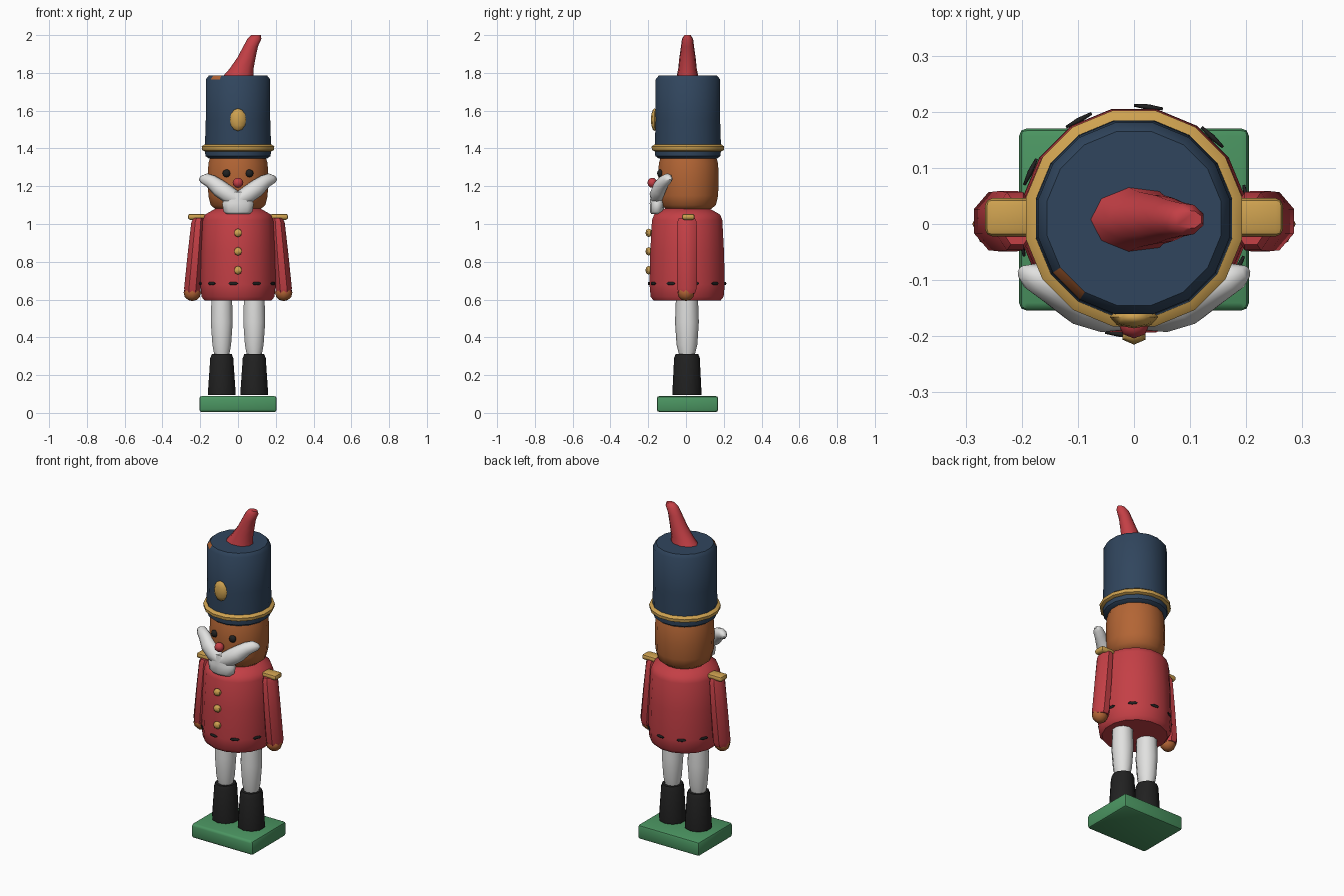
import bpy, bmesh, math
from mathutils import Vector, Matrix

cube = bpy.data.objects.get("Cube")
if cube:
    bpy.data.objects.remove(cube, do_unlink=True)


def material(name, rgb):
    m = bpy.data.materials.new(name)
    m.use_nodes = True
    m.diffuse_color = (*rgb, 1)
    m.node_tree.nodes["Principled BSDF"].inputs["Base Color"].default_value = (*rgb, 1)
    return m


RED = material("coat red", (0.55, 0.05, 0.06))
NAVY = material("hat navy", (0.03, 0.06, 0.11))
GREEN = material("base green", (0.07, 0.3, 0.12))
GOLD = material("gold trim", (0.62, 0.36, 0.08))
SKIN = material("wood skin", (0.45, 0.13, 0.035))
WHITE = material("white", (0.75, 0.75, 0.74))
BLACK = material("black", (0.015, 0.015, 0.015))


def finish(name, bm, mat, angle=45):
    bmesh.ops.recalc_face_normals(bm, faces=bm.faces)
    mesh = bpy.data.meshes.new(name)
    bm.to_mesh(mesh)
    bm.free()
    mesh.materials.append(mat)
    ob = bpy.data.objects.new(name, mesh)
    bpy.context.collection.objects.link(ob)
    bpy.ops.object.select_all(action='DESELECT')
    bpy.context.view_layer.objects.active = ob
    ob.select_set(True)
    bpy.ops.object.shade_smooth_by_angle(angle=math.radians(angle))
    return ob


def loft(name, rings, mat, segs=10, angle=45):
    """Closed stack of horizontal ellipses: (x, y, z, radius x, radius y)."""
    bm = bmesh.new()
    loops = []
    for x, y, z, rx, ry in rings:
        turns = [math.tau * (i + 0.5) / segs for i in range(segs)]
        loops.append([bm.verts.new((x + rx * math.cos(t), y + ry * math.sin(t), z)) for t in turns])
    for a, b in zip(loops, loops[1:]):
        for i in range(segs):
            j = (i + 1) % segs
            bm.faces.new((a[i], a[j], b[j], b[i]))
    bm.faces.new(loops[0][::-1])
    bm.faces.new(loops[-1])
    return finish(name, bm, mat, angle)


def lathe(name, profile, mat, y=0.01, segs=16):
    return loft(name, [(0, y, z, r, r) for r, z in profile], mat, segs)


def ball(name, center, radii, mat, tilt=0, segs=8, rings=6):
    bm = bmesh.new()
    place = (Matrix.Translation(center) @ Matrix.Rotation(tilt, 4, 'Y')
             @ Matrix.Diagonal((*radii, 1)))
    bmesh.ops.create_uvsphere(bm, u_segments=segs, v_segments=rings, radius=1, matrix=place)
    return finish(name, bm, mat, 60)


def box(name, center, size, mat, bevel):
    bm = bmesh.new()
    bmesh.ops.create_cube(bm, size=1, matrix=Matrix.Translation(center) @ Matrix.Diagonal((*size, 1)))
    bmesh.ops.bevel(bm, geom=bm.edges[:], offset=bevel, segments=2, affect='EDGES', profile=0.5)
    return finish(name, bm, mat)


# Stand
box("stand", (0, 0.008, 0.047), (0.41, 0.325, 0.085), GREEN, 0.014)

# Legs, arms and shoulders, one of each per side
for side, s in (("left", 1), ("right", -1)):
    x = 0.086 * s
    loft(f"{side}_boot", [(x, 0.005, 0.095, 0.076, 0.076), (x, 0.005, 0.11, 0.077, 0.077),
                          (x, 0.005, 0.29, 0.064, 0.068), (x, 0.005, 0.312, 0.055, 0.06)], BLACK)
    loft(f"{side}_trouser", [(x, 0.005, 0.3, 0.04, 0.04), (x, 0.005, 0.36, 0.052, 0.055),
                             (x, 0.005, 0.48, 0.061, 0.063), (x, 0.005, 0.62, 0.057, 0.058)], WHITE)
    loft(f"{side}_sleeve", [(s * 0.242, 0.005, 0.632, 0.042, 0.046), (s * 0.241, 0.005, 0.66, 0.048, 0.056),
                            (s * 0.225, 0.005, 0.85, 0.044, 0.058),
                            (s * 0.212, 0.005, 1.01, 0.038, 0.056),
                            (s * 0.208, 0.005, 1.032, 0.03, 0.045)], RED, 8)
    ball(f"{side}_hand", (s * 0.242, 0, 0.637), (0.046, 0.045, 0.045), SKIN)
    box(f"{side}_epaulette", (s * 0.218, 0.012, 1.038), (0.095, 0.068, 0.032), GOLD, 0.013)

# Coat
lathe("coat", [(0.18, 0.594), (0.197, 0.615), (0.203, 0.68), (0.199, 0.85),
               (0.19, 1.02), (0.178, 1.05), (0.115, 1.085)], RED, 0.006)

# Belt showing as thin pointed slivers around the coat
bm = bmesh.new()
for k in range(10):
    t = math.tau * (k + 0.3) / 10
    out = Vector((math.cos(t), math.sin(t), 0))
    along = Vector((-out.y, out.x, 0))
    mid = Vector((0, 0.006, 0.685)) + out * 0.204
    place = Matrix.Translation(mid) @ Matrix((along, out, Vector((0, 0, 1)))).transposed().to_4x4()
    bmesh.ops.create_uvsphere(bm, u_segments=6, v_segments=4, radius=1,
                              matrix=place @ Matrix.Diagonal((0.03, 0.005, 0.009, 1)))
finish("belt", bm, BLACK)

# Coat buttons
for i, z in enumerate((0.755, 0.855, 0.953)):
    ball(f"button_{i + 1}", (0, -0.197, z), (0.024, 0.018, 0.023), GOLD, segs=6, rings=4)

# Head and face
lathe("head", [(0.11, 1.07), (0.148, 1.1), (0.16, 1.15), (0.163, 1.24), (0.16, 1.32), (0.145, 1.37)],
      SKIN, 0.013)
for side, s in (("left", 1), ("right", -1)):
    ball(f"{side}_eye", (s * 0.06, -0.137, 1.268), (0.022, 0.016, 0.021), BLACK)
    # Moustache wing: tapered chain of rings facing along the sweep
    path = [(0, -0.155, 1.125, 0.04), (0.05, -0.155, 1.155, 0.046), (0.1, -0.14, 1.19, 0.046),
            (0.145, -0.115, 1.227, 0.036), (0.18, -0.095, 1.243, 0.03), (0.2, -0.085, 1.245, 0.013)]
    bm = bmesh.new()
    loops = []
    for x, y, z, r in path:
        dirn = Vector((0.75, 0.25, 0.5)).normalized()
        u = dirn.cross(Vector((0, 1, 0))).normalized()
        v = dirn.cross(u)
        ring = []
        for i in range(8):
            t = math.tau * i / 8
            p = Vector((x, y, z)) + (u * math.cos(t) + v * math.sin(t) * 0.85) * r
            ring.append(bm.verts.new((p.x * s, p.y, p.z)))
        loops.append(ring)
    for a, b in zip(loops, loops[1:]):
        for i in range(8):
            bm.faces.new((a[i], a[(i + 1) % 8], b[(i + 1) % 8], b[i]))
    bm.faces.new(loops[0])
    bm.faces.new(loops[-1])
    finish(f"{side}_moustache", bm, WHITE, 60)
loft("beard", [(0, -0.155, 1.052, 0.062, 0.028), (0, -0.155, 1.065, 0.08, 0.036),
               (0, -0.152, 1.11, 0.088, 0.04), (0, -0.15, 1.17, 0.05, 0.035)], WHITE, 10, 60)
ball("nose", (0, -0.178, 1.218), (0.028, 0.026, 0.027), RED)

# Hat, with a worn patch of wood on the front right of its top rim
hat = lathe("hat", [(0.158, 1.347), (0.176, 1.36), (0.179, 1.4), (0.174, 1.55),
                    (0.174, 1.765), (0.158, 1.785)], NAVY)
hat.data.materials.append(SKIN)
for f in hat.data.polygons:
    c = f.center
    if 1.766 < c.z < 1.784 and -0.14 < c.x < -0.07 and c.y < -0.06:
        f.material_index = 1

# Gold hat band and badge
lathe("hat_band", [(0.18, 1.385), (0.194, 1.392), (0.196, 1.41), (0.18, 1.422)], GOLD)
ball("hat_badge", (0, -0.166, 1.552), (0.043, 0.02, 0.06), GOLD, segs=8, rings=6)

# Plume leaning to the left
loft("plume", [(0.0, 0.008, 1.775, 0.086, 0.06), (0.02, 0.008, 1.82, 0.066, 0.05),
               (0.046, 0.008, 1.88, 0.05, 0.044), (0.068, 0.008, 1.94, 0.04, 0.035),
               (0.088, 0.008, 1.98, 0.038, 0.03), (0.096, 0.008, 2.0, 0.026, 0.017)], RED, 9, 60)
